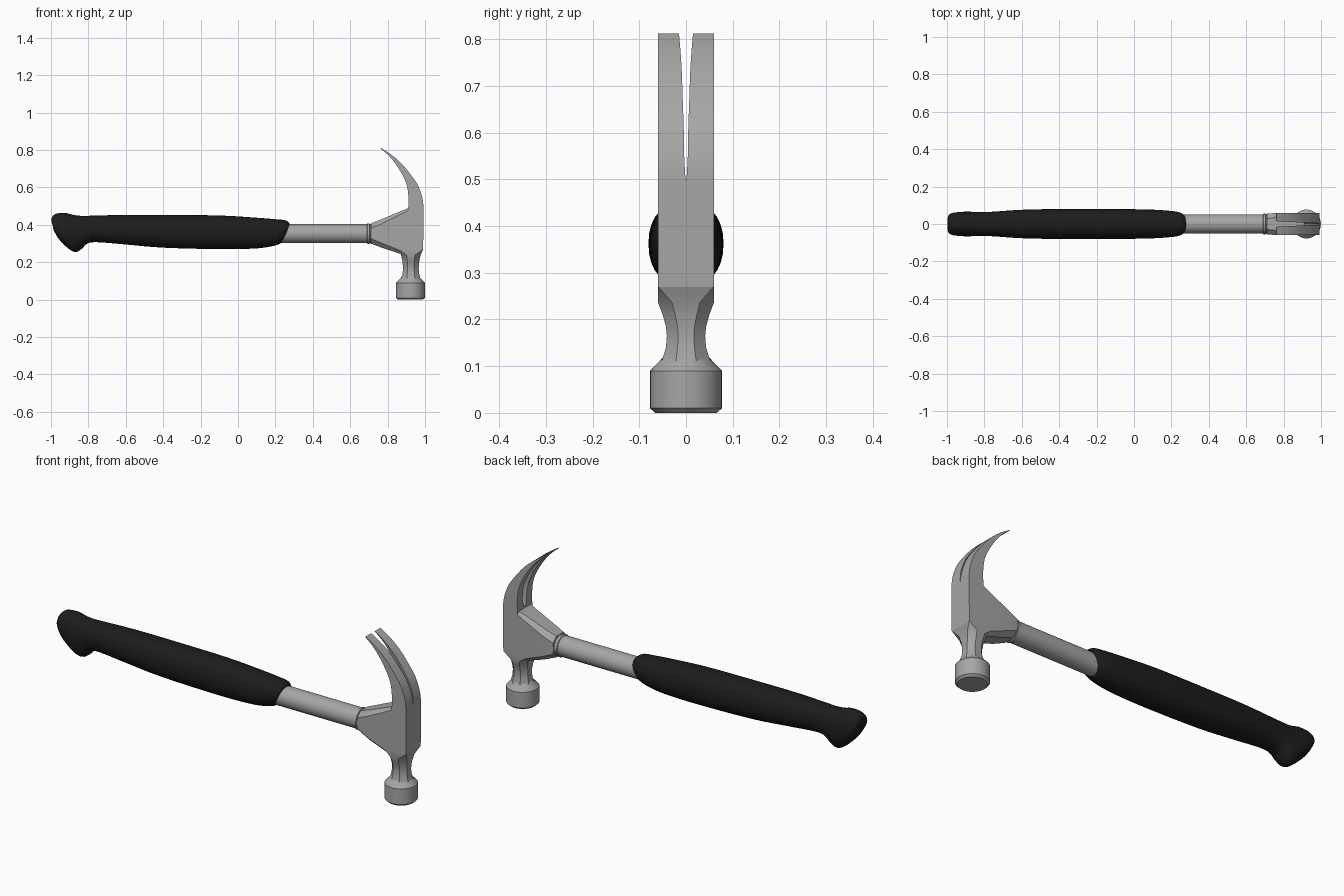
import bpy, bmesh, math

if "Cube" in bpy.data.objects:
    bpy.data.objects.remove(bpy.data.objects["Cube"])


def material(name, rgb):
    m = bpy.data.materials.new(name)
    m.diffuse_color = (*rgb, 1)
    m.use_nodes = True
    m.node_tree.nodes["Principled BSDF"].inputs["Base Color"].default_value = m.diffuse_color
    return m


steel = material("steel grey", (0.38, 0.38, 0.38))
rubber = material("black rubber", (0.012, 0.012, 0.012))


def smooth_path(st, n):
    """Catmull-Rom interpolation of a list of equal-length tuples."""
    out = []
    for i in range(len(st) - 1):
        a, b, c, d = st[max(i - 1, 0)], st[i], st[i + 1], st[min(i + 2, len(st) - 1)]
        for k in range(n):
            t = k / n
            out.append(tuple(0.5 * (2 * q + (r - p) * t + (2 * p - 5 * q + 4 * r - s) * t * t
                                    + (3 * q - p - 3 * r + s) * t ** 3)
                             for p, q, r, s in zip(a, b, c, d)))
    return out + [st[-1]]


def loft(name, rings, mat, angle=30, half=False):
    """Skin closed rings of points and cap both ends; half = mirrored across y."""
    bm = bmesh.new()
    vs = [[bm.verts.new(p) for p in r] for r in rings]
    n = len(vs[0])
    for a, b in zip(vs, vs[1:]):
        for j in range(n):
            bm.faces.new((a[j], a[(j + 1) % n], b[(j + 1) % n], b[j]))
    bm.faces.new(vs[0])
    bm.faces.new(vs[-1])
    bmesh.ops.recalc_face_normals(bm, faces=bm.faces)
    if half:
        inner = [f for f in bm.faces if all(abs(v.co.y) < 1e-5 for v in f.verts)]
        bmesh.ops.delete(bm, geom=inner, context='FACES')
    me = bpy.data.meshes.new(name)
    bm.to_mesh(me)
    bm.free()
    me.materials.append(mat)
    ob = bpy.data.objects.new(name, me)
    bpy.context.collection.objects.link(ob)
    bpy.ops.object.select_all(action='DESELECT')
    ob.select_set(True)
    bpy.context.view_layer.objects.active = ob
    bpy.ops.object.shade_smooth_by_angle(angle=math.radians(angle))
    if half:
        m = ob.modifiers.new("mirror", 'MIRROR')
        m.use_axis = (False, True, False)
    return ob


def octagon(u, v, c):
    return [(u, v - c), (u - c, v), (c - u, v), (-u, v - c),
            (-u, c - v), (c - u, -v), (u - c, -v), (u, c - v)]


def circle(r, n=40):
    return [(r * math.cos(2 * math.pi * i / n), r * math.sin(2 * math.pi * i / n)) for i in range(n)]


# Rubber grip: top point, bottom point, half width per station
grip = [(-.998, .425, -.985, .37, .045), (-.992, .445, -.955, .32, .058),
        (-.97, .46, -.90, .268, .064), (-.92, .463, -.865, .255, .066),
        (-.88, .453, -.835, .272, .065), (-.83, .448, -.805, .30, .064),
        (-.75, .45, -.75, .307, .066), (-.6, .453, -.6, .295, .076),
        (-.4, .453, -.4, .278, .08), (-.1, .45, -.1, .27, .08),
        (.1, .438, .08, .273, .077), (.2, .43, .17, .283, .071),
        (.255, .424, .22, .297, .064), (.277, .408, .243, .316, .052)]
rings = []
for xt, zt, xb, zb, hy in smooth_path(grip, 4):
    ring = []
    for u, v in circle(1, 32):
        u = math.copysign(abs(u) ** 0.9, u)
        v = math.copysign(abs(v) ** 0.9, v)
        t = (v + 1) / 2
        ring.append((xb + (xt - xb) * t, u * hy, zb + (zt - zb) * t))
    rings.append(ring)
loft("grip", rings, rubber, 40)

# Steel handle tube with a ridged collar where it enters the head
tube = [(.15, .051), (.69, .051), (.692, .055), (.703, .055), (.705, .051),
        (.709, .051), (.711, .055), (.73, .055)]
loft("handle_tube", [[(x, u, .353 + v) for u, v in circle(r)] for x, r in tube], steel)

# Tapered socket between collar and head body: x, z low, z high, half width, chamfer
socket = [(.712, .30, .408, .055, .026), (.77, .277, .431, .06, .024),
          (.865, .246, .471, .06, .018), (.912, .246, .49, .06, .012)]
loft("socket", [[(x, u, (lo + hi) / 2 + v) for u, v in octagon(w, (hi - lo) / 2, c)]
                for x, lo, hi, w, c in socket], steel, 15)

# Head body and split claw: inner x,z / outer x,z / slot half width inside, outside
claw = [(.91, .49, .992, .49, 0, 0), (.911, .515, .99, .515, .012, .002),
        (.911, .55, .983, .555, .016, .004), (.903, .61, .96, .615, .018, .005),
        (.88, .665, .922, .67, .018, .007), (.845, .722, .872, .73, .018, .009),
        (.805, .771, .817, .777, .018, .012), (.76, .81, .763, .812, .016, .015)]
stations = [(.91, .27, .99, .27, 0, 0)] + smooth_path(claw, 4)
loft("claw", [[(xi, max(si, 0), zi), (xi, .06, zi), (xo, .06, zo), (xo, max(so, 0), zo)]
              for xi, zi, xo, zo, si, so in stations], steel, 30, half=True)

# Octagonal waisted neck: z, half x, half y, chamfer
neck = [(.27, .066, .06, .001), (.237, .052, .06, .03), (.21, .046, .05, .027),
        (.185, .043, .043, .025), (.165, .042, .041, .024), (.14, .044, .043, .025),
        (.11, .052, .052, .03)]
loft("neck", [[(.924 + u, v, z) for u, v in octagon(a, b, c)] for z, a, b, c in neck], steel, 28)

# Round striking face
striker = [(0, .066), (.01, .077), (.09, .077), (.116, .052), (.13, .042)]
loft("striking_face", [[(.922 + u, v, z) for u, v in circle(r)] for z, r in striker], steel)
